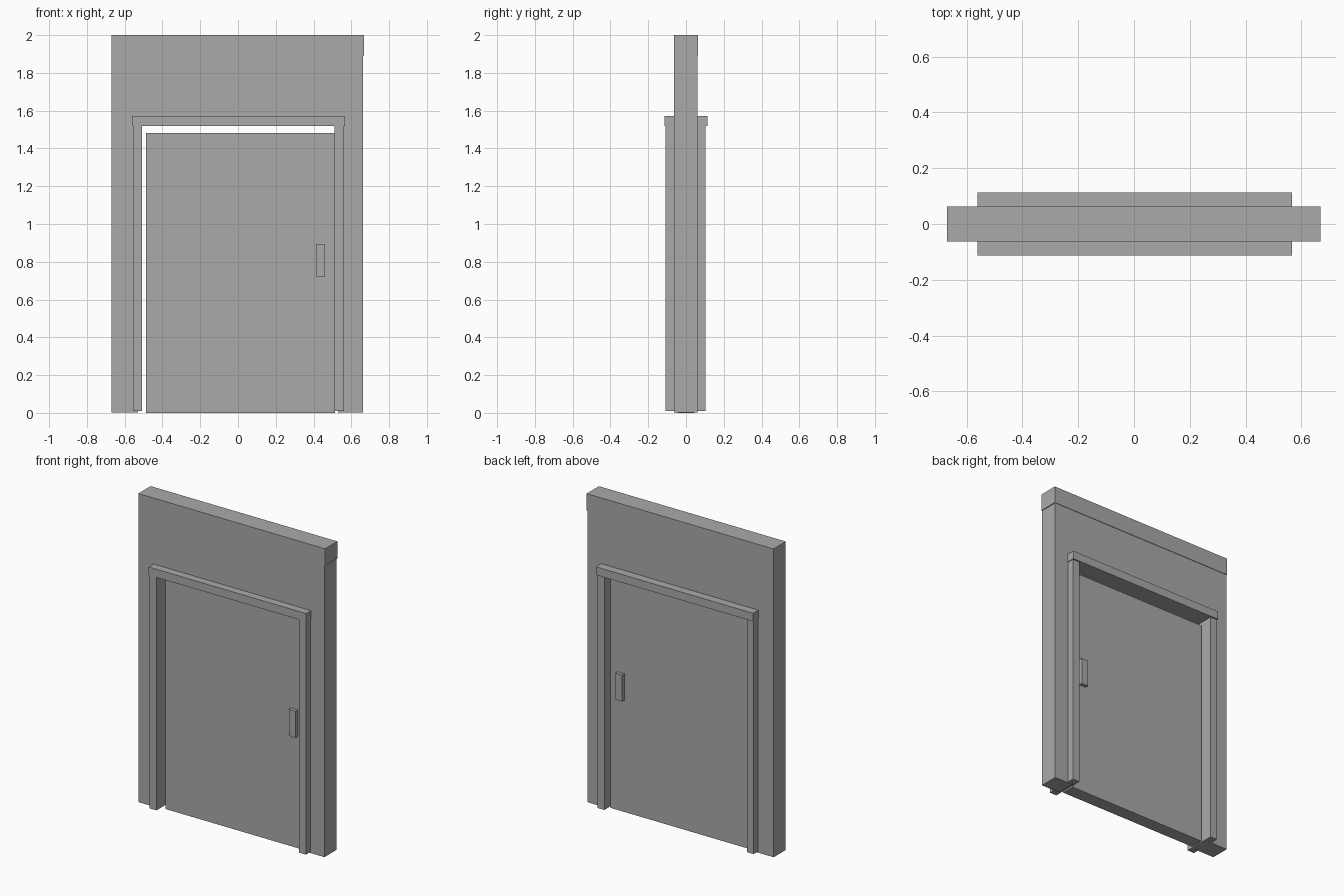
import bpy

if "Cube" in bpy.data.objects:
    bpy.data.objects.remove(bpy.data.objects["Cube"])

grey = bpy.data.materials.new("plain_grey")
grey.diffuse_color = (0.4, 0.4, 0.4, 1)
grey.use_nodes = True
grey.node_tree.nodes["Principled BSDF"].inputs["Base Color"].default_value = grey.diffuse_color


def box(name, x, y, z):
    """Box spanning the given (min, max) range on each axis."""
    bpy.ops.mesh.primitive_cube_add(size=1)
    ob = bpy.context.object
    ob.name = name
    ob.location = [(a + b) / 2 for a, b in (x, y, z)]
    ob.scale = [b - a for a, b in (x, y, z)]
    bpy.ops.object.transform_apply(location=True, rotation=False, scale=True)
    ob.data.materials.append(grey)
    return ob


# Wall around the doorway, with a slightly larger beam on top
WALL_Y = (-0.063, 0.060)
box("wall_left", (-0.67, -0.53), WALL_Y, (0.003, 1.54))
box("wall_right", (0.53, 0.663), WALL_Y, (0.003, 1.54))
box("wall_above_door", (-0.67, 0.663), WALL_Y, (1.54, 1.89))
box("top_beam", (-0.67, 0.668), (-0.063, 0.063), (1.89, 2.0))

# Door frame running through the wall
FRAME_Y = (-0.109, 0.104)
box("frame_post_left", (-0.557, -0.508), FRAME_Y, (0.01, 1.52))
box("frame_post_right", (0.512, 0.562), FRAME_Y, (0.01, 1.52))
box("frame_header", (-0.56, 0.566), (-0.113, 0.113), (1.52, 1.573))

# Door leaf, with a gap on the left and at the top
box("door_leaf", (-0.488, 0.513), (-0.045, 0.042), (0.0, 1.482))

# Handles on both faces
for side, y in (("front", (-0.068, -0.045)), ("back", (0.042, 0.065))):
    box("handle_" + side, (0.412, 0.46), y, (0.723, 0.895))
